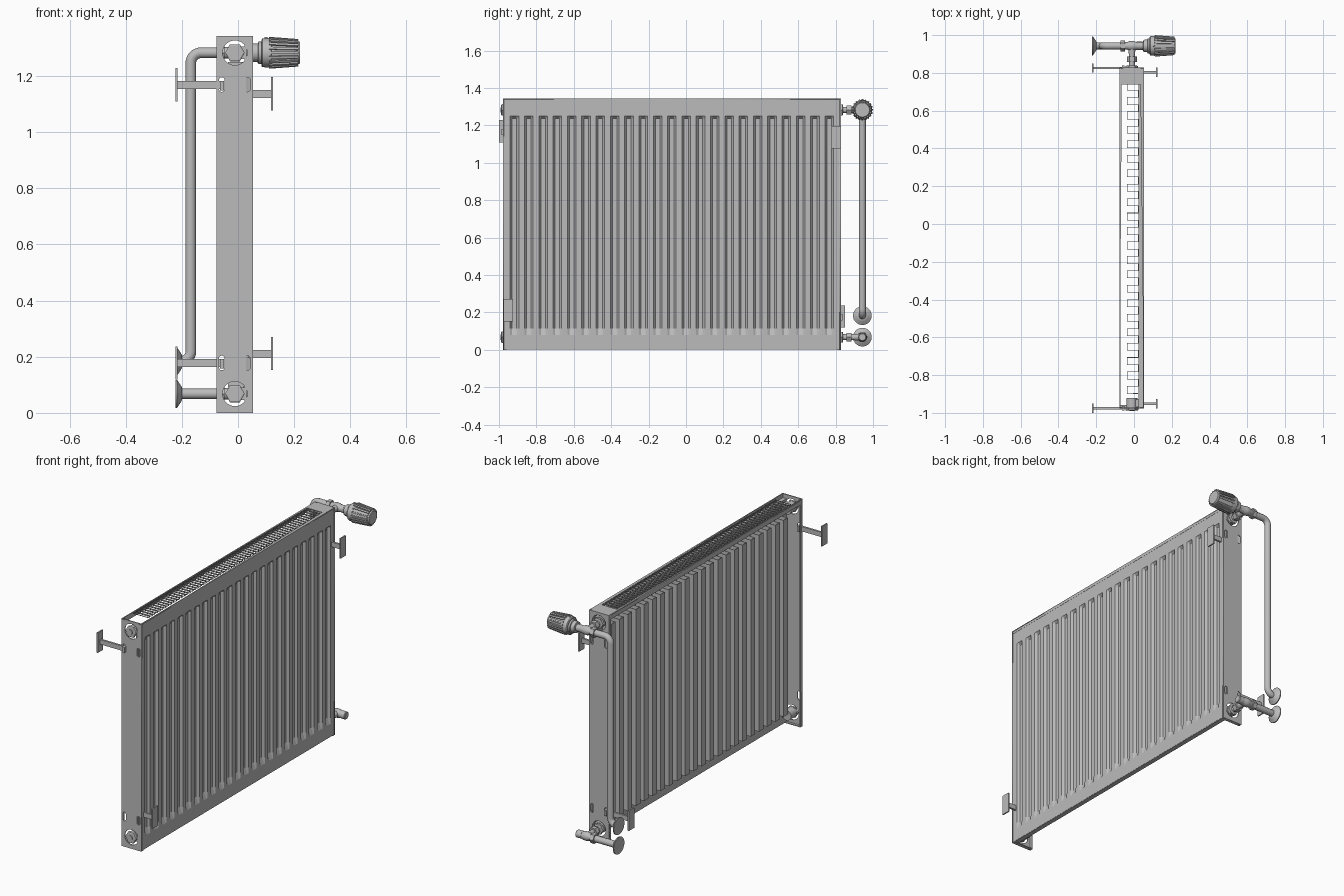
import bpy, bmesh, math
from mathutils import Vector, Matrix

if "Cube" in bpy.data.objects:
    bpy.data.objects.remove(bpy.data.objects["Cube"])

mat = bpy.data.materials.new("radiator grey")
mat.use_nodes = True
GREY = (0.5, 0.5, 0.5, 1)
mat.diffuse_color = GREY
mat.node_tree.nodes["Principled BSDF"].inputs["Base Color"].default_value = GREY

Y0, Y1, TOP = -0.978, 0.828, 1.343      # body ends and height
XB, XF = -0.076, 0.053                  # body back and front
AX, AY = -0.011, 0.943                  # connection axis, valve line
ZU, ZL, ZP = 1.283, 0.068, 0.183        # upper, lower and return pipe heights


def finish(name, bm, smooth=False):
    me = bpy.data.meshes.new(name)
    bmesh.ops.recalc_face_normals(bm, faces=bm.faces)
    bm.to_mesh(me)
    bm.free()
    ob = bpy.data.objects.new(name, me)
    bpy.context.collection.objects.link(ob)
    me.materials.append(mat)
    if smooth:
        select(ob)
        bpy.ops.object.shade_smooth_by_angle(angle=math.radians(35))
    return ob


def select(ob):
    bpy.ops.object.select_all(action='DESELECT')
    ob.select_set(True)
    bpy.context.view_layer.objects.active = ob


def box(name, lo, hi):
    lo, hi = Vector(lo), Vector(hi)
    bm = bmesh.new()
    bmesh.ops.create_cube(bm, size=1, matrix=Matrix.Translation((lo + hi) / 2)
                          @ Matrix.Diagonal((*(hi - lo), 1)))
    return finish(name, bm)


def turned(name, start, axis, profile, sides=24):
    """Solid of revolution: profile is (distance along axis, radius)."""
    bm = bmesh.new()
    rot = Matrix.Translation(start) @ Vector(axis).to_track_quat('Z', 'Y').to_matrix().to_4x4()
    rings = [[bm.verts.new(rot @ Vector((r * math.cos(a), r * math.sin(a), d)))
              for a in (2 * math.pi * i / sides for i in range(sides))] for d, r in profile]
    for a, b in zip(rings, rings[1:]):
        for i in range(sides):
            j = (i + 1) % sides
            bm.faces.new((a[i], a[j], b[j], b[i]))
    bm.faces.new(rings[0])
    bm.faces.new(rings[-1])
    return finish(name, bm, sides > 8)


def rect(u0, v0, u1, v1):
    return [(u0, v0), (u1, v0), (u1, v1), (u0, v1)]


def circle(u, v, r, n=32):
    return [(u + r * math.cos(2 * math.pi * i / n), v + r * math.sin(2 * math.pi * i / n))
            for i in range(n)]


def slot(u, v, w, h):
    return [(u + w * math.cos(a) / 2, v + math.copysign(h / 2 - w / 2, math.sin(a)) + w * math.sin(a) / 2)
            for a in (math.pi * (i + 0.5) / 8 for i in range(16))]


def plate(name, loops, thick, matrix):
    """Flat sheet from an outline followed by hole outlines."""
    cu = bpy.data.curves.new(name, 'CURVE')
    cu.dimensions, cu.fill_mode, cu.extrude = '2D', 'BOTH', thick / 2
    for pts in loops:
        sp = cu.splines.new('POLY')
        sp.points.add(len(pts) - 1)
        for p, (u, v) in zip(sp.points, pts):
            p.co = (u, v, 0, 1)
        sp.use_cyclic_u = True
    ob = bpy.data.objects.new(name, cu)
    bpy.context.collection.objects.link(ob)
    ob.matrix_world = matrix
    cu.materials.append(mat)
    select(ob)
    bpy.ops.object.convert(target='MESH')


# Front panel: pressed sheet with recessed vertical grooves
PITCH, N = 0.0765, 23
cols = [(Y0 + 0.003, 0)]
for i in range(N):
    c = -0.917 + i * PITCH
    cols += [(c - 0.023, 0), (c - 0.012, 1), (c + 0.012, 1), (c + 0.023, 0)]
cols.append((Y1 - 0.003, 0))
rows = [(0.004, 0), (0.08, 0), (0.115, 1), (1.238, 1), (1.25, 0), (TOP - 0.004, 0)]
bm = bmesh.new()
grid = [[bm.verts.new((XF - 0.001 - 0.014 * a * b, y, z)) for y, a in cols] for z, b in rows]
for r0, r1 in zip(grid, grid[1:]):
    for k in range(len(cols) - 1):
        bm.faces.new((r0[k], r0[k + 1], r1[k + 1], r1[k]))
panel = finish("front_panel", bm)
mod = panel.modifiers.new("thickness", 'SOLIDIFY')
mod.thickness, mod.offset = 0.005, -1
box("panel_back_sheet", (0.024, Y0 + 0.005, 0.004), (0.030, Y1 - 0.005, TOP - 0.03))
for nm, z in (("panel_bottom_rim", 0.002), ("panel_top_rim", TOP - 0.03)):
    box(nm, (0.024, Y0 + 0.005, z), (XF - 0.002, Y1 - 0.005, z + 0.006))

# Convector: folded sheet behind the panel
bm = bmesh.new()
pts = []
for i in range(N - 1):
    y = -0.917 + (i + 0.5) * PITCH
    pts += [(0.022, y - 0.019), (-0.035, y - 0.019), (-0.035, y + 0.019), (0.022, y + 0.019)]
lo, hi = ([bm.verts.new((x, y, z)) for x, y in pts] for z in (0.09, 1.25))
for k in range(len(pts) - 1):
    bm.faces.new((lo[k], lo[k + 1], hi[k + 1], hi[k]))
fins = finish("convector_fins", bm)
mod = fins.modifiers.new("thickness", 'SOLIDIFY')
mod.thickness, mod.offset = 0.004, 0

# End plates with connection holes and hook slots, plus folded rims
for nm, y, s in (("front_end", Y0, 1), ("rear_end", Y1, -1)):
    loops = [rect(XB, 0, XF, TOP), circle(AX, ZU, 0.044), circle(AX, ZL, 0.044)]
    loops += [slot(x, z, 0.02, 0.052) for x in (-0.058, 0.034) for z in (1.17, 0.178)]
    plate(nm + "_plate", loops, 0.006,
          Matrix.Translation((0, y + s * 0.003, 0)) @ Matrix.Rotation(math.pi / 2, 4, 'X'))
    ya, yb = sorted((y, y + s * 0.02))
    box(nm + "_bottom_rim", (XB, ya, 0), (XF, yb, 0.005))
    box(nm + "_back_rim", (XB, ya, 0), (XB + 0.005, yb, TOP))
    # Threaded sockets joining the panel to the end connections
    for z in (ZU, ZL):
        turned(nm + "_socket", (AX, y + s * 0.006, z), (0, s, 0), [(0, 0.03), (0.05, 0.03)])
        box(nm + "_socket_neck", (AX, y + s * 0.03 - 0.02, z - 0.022), (0.026, y + s * 0.03 + 0.02, z + 0.022))

# Top grille with cross slots and folded sides
loops = [rect(XB, Y0, XF, Y1)]
step = PITCH / 3
for i in range(64):
    y = -0.885 + i * step
    loops.append(rect(XB + 0.011, y, 0.034, y + 0.016))
plate("top_grille", loops, 0.005, Matrix.Translation((0, 0, TOP - 0.0025)))
box("grille_back_skirt", (XB, Y0, TOP - 0.03), (XB + 0.005, Y1, TOP))
box("grille_front_skirt", (XF - 0.005, Y0, TOP - 0.018), (XF, Y1, TOP))

# Hexagonal blanking plugs on the front end
for z in (ZU, ZL):
    turned("plug_flange", (AX, Y0 + 0.012, z), (0, -1, 0), [(0, 0.03), (0.012, 0.03)])
    turned("plug_hex", (AX, Y0 + 0.004, z), (0, -1, 0), [(0, 0.035), (0.011, 0.035), (0.014, 0.03)], 6)
    turned("plug_centre", (AX, Y0 - 0.008, z), (0, -1, 0), [(0, 0.014), (0.005, 0.014)])

# Wall brackets: arm and foot plate; (foot x, arm end x, y, arm z, foot z)
for nm, xf, xa, y, za, zf in (("back_upper", -0.219, -0.05, -0.975, 1.168, 1.169),
                              ("back_lower", -0.219, -0.05, 0.826, 0.178, 0.178),
                              ("front_upper", 0.121, 0.035, 0.803, 1.136, 1.137),
                              ("front_lower", 0.121, 0.035, -0.951, 0.210, 0.212)):
    box(nm + "_bracket_foot", (xf - 0.004, y - 0.025, zf - 0.059), (xf + 0.004, y + 0.025, zf + 0.059))
    box(nm + "_bracket_arm", (min(xf, xa), y - 0.006, za - 0.014), (max(xf, xa), y + 0.006, za + 0.014))
    if nm.startswith("back"):
        box(nm + "_bracket_hook", (xa - 0.014, y - 0.012, za - 0.02), (xa, y + 0.012, za + 0.014))

# Valve bodies: stub from the radiator, union nut and tee
for nm, z in (("upper_valve", ZU), ("lower_valve", ZL)):
    turned(nm + "_stub", (AX, Y1 - 0.02, z), (0, 1, 0),
           [(0, 0.028), (0.03, 0.028), (0.032, 0.016), (0.085, 0.016), (0.135, 0.02)])
    turned(nm + "_union_nut", (AX, Y1 + 0.03, z), (0, 1, 0), [(0, 0.027), (0.028, 0.027)], 6)
    turned(nm + "_hex", (AX, Y1 - 0.003, z), (0, 1, 0), [(0, 0.033), (0.012, 0.033)], 6)
    turned(nm + "_body", (-0.06, AY, z), (1, 0, 0),
           [(0, 0.02), (0.025, 0.02), (0.035, 0.025), (0.06, 0.025), (0.07, 0.021), (0.1, 0.021)])
    turned(nm + "_pipe_nut", (-0.072, AY, z), (1, 0, 0), [(0, 0.029), (0.024, 0.029)], 6)
turned("lower_valve_cap", (0.012, AY, ZL), (1, 0, 0), [(0, 0.022), (0.034, 0.022), (0.038, 0.018)])

# Thermostat head: collar, tapered knob and grip ridges
turned("knob_collar", (0.036, AY, ZU), (1, 0, 0),
       [(0, 0.02), (0.012, 0.02), (0.014, 0.032), (0.035, 0.034), (0.037, 0.04), (0.052, 0.04)], 32)
turned("knob", (0.083, AY, ZU), (1, 0, 0),
       [(0, 0.046), (0.004, 0.051), (0.035, 0.053), (0.037, 0.05), (0.128, 0.043), (0.138, 0.038)], 32)
bm = bmesh.new()
for i in range(20):
    tilt = Matrix.Rotation(2 * math.pi * i / 20, 4, 'X') @ Matrix.Translation((0.162, 0, 0.048))
    bmesh.ops.create_cube(bm, size=1, matrix=Matrix.Translation((0, AY, ZU)) @ tilt
                          @ Matrix.Rotation(0.075, 4, 'Y') @ Matrix.Diagonal((0.105, 0.009, 0.01, 1)))
finish("knob_ridges", bm)
turned("knob_pin", (0.1, AY, ZU + 0.048), (0, 0, 1), [(0, 0.006), (0.009, 0.005)], 12)


# Pipes: swept along points with rounded elbows
def pipe(name, path, bends):
    cu = bpy.data.curves.new(name, 'CURVE')
    cu.dimensions, cu.bevel_depth, cu.bevel_resolution, cu.use_fill_caps = '3D', 0.019, 4, True
    pts = [Vector(path[0])]
    for a, p, b in zip(path, path[1:], path[2:]):
        a, p, b = Vector(a), Vector(p), Vector(b)
        u, v = (a - p).normalized() * bends, (b - p).normalized() * bends
        for k in range(9):
            t = math.pi / 2 * k / 8
            pts.append(p + u * (1 - math.sin(t)) + v * (1 - math.cos(t)))
    pts.append(Vector(path[-1]))
    sp = cu.splines.new('POLY')
    sp.points.add(len(pts) - 1)
    for q, p in zip(sp.points, pts):
        q.co = (*p, 1)
    ob = bpy.data.objects.new(name, cu)
    bpy.context.collection.objects.link(ob)
    cu.materials.append(mat)
    select(ob)
    bpy.ops.object.convert(target='MESH')
    bpy.ops.object.shade_smooth_by_angle(angle=math.radians(35))


pipe("supply_pipe", [(-0.06, AY, ZU), (-0.168, AY, ZU), (-0.168, AY, ZP), (-0.215, AY, ZP)], 0.036)
pipe("return_pipe", [(-0.05, AY, ZL), (-0.215, AY, ZL)], 0.03)

# Wall rosettes
for nm, z in (("supply_rosette", ZP), ("return_rosette", ZL)):
    turned(nm, (-0.223, AY, z), (1, 0, 0), [(0, 0.05), (0.006, 0.05), (0.018, 0.032), (0.024, 0.022)], 32)
